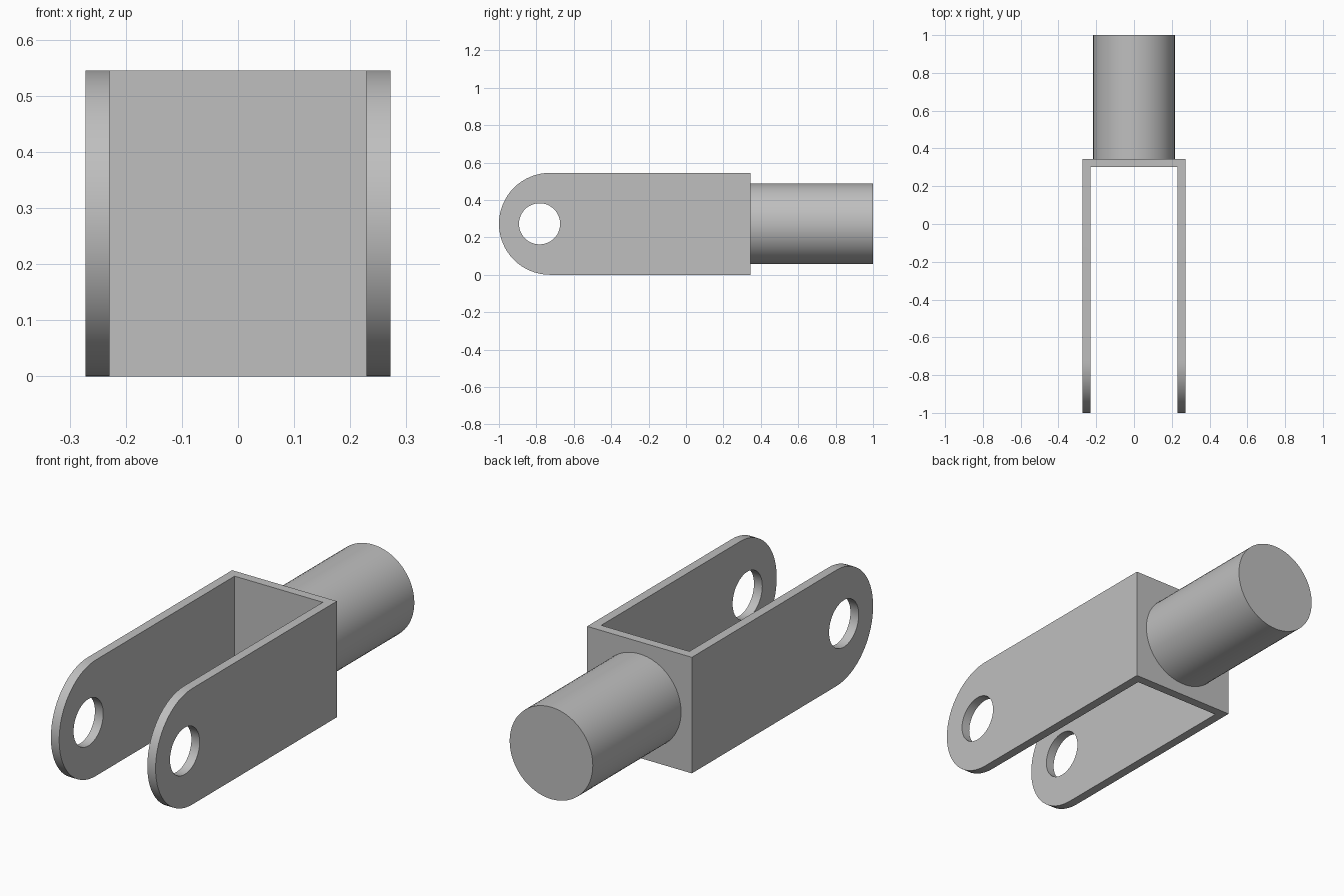
import bpy, bmesh
from math import pi, sin, cos, radians
from mathutils import Matrix

cube = bpy.data.objects.get("Cube")
if cube:
    bpy.data.objects.remove(cube, do_unlink=True)

HALF_WIDTH = 0.272     # outer half width of the fork
INNER = 0.229          # inner half width between the arms
R = 0.2725             # radius of the rounded arm tips, half the height
BACK = 0.345           # rear face of the fork
WALL = 0.043

steel = bpy.data.materials.new("grey_steel")
steel.use_nodes = True
GREY = (0.52, 0.52, 0.52, 1)
steel.diffuse_color = GREY
steel.node_tree.nodes["Principled BSDF"].inputs["Base Color"].default_value = GREY


def make_object(name, bm):
    bmesh.ops.recalc_face_normals(bm, faces=bm.faces)
    mesh = bpy.data.meshes.new(name)
    bm.to_mesh(mesh)
    bm.free()
    mesh.materials.append(steel)
    obj = bpy.data.objects.new(name, mesh)
    bpy.context.collection.objects.link(obj)
    return obj


def select_only(obj):
    bpy.ops.object.select_all(action='DESELECT')
    obj.select_set(True)
    bpy.context.view_layer.objects.active = obj


def smooth(obj):
    select_only(obj)
    bpy.ops.object.shade_smooth_by_angle(angle=radians(30))


def cylinder(name, radius, length, centre, axis, sides):
    turn = Matrix.Rotation(pi / 2, 4, axis)
    bm = bmesh.new()
    bmesh.ops.create_cone(bm, cap_ends=True, segments=sides, radius1=radius,
                          radius2=radius, depth=length,
                          matrix=Matrix.Translation(centre) @ turn)
    return make_object(name, bm)


def cut(obj, cutter):
    mod = obj.modifiers.new("cut", 'BOOLEAN')
    mod.operation = 'DIFFERENCE'
    mod.solver = 'EXACT'
    mod.object = cutter
    select_only(obj)
    bpy.ops.object.modifier_apply(modifier=mod.name)
    bpy.data.objects.remove(cutter, do_unlink=True)


# Fork body: round-nosed side profile extruded across the full width
STEPS = 32
profile = [(BACK, 0), (BACK, 2 * R)]
for i in range(STEPS + 1):
    a = pi / 2 + pi * i / STEPS
    profile.append((-1 + R + R * cos(a), R + R * sin(a)))
bm = bmesh.new()
side = bm.faces.new([bm.verts.new((-HALF_WIDTH, y, z)) for y, z in profile])
ext = bmesh.ops.extrude_face_region(bm, geom=[side])
moved = [v for v in ext["geom"] if isinstance(v, bmesh.types.BMVert)]
bmesh.ops.translate(bm, verts=moved, vec=(2 * HALF_WIDTH, 0, 0))
fork = make_object("fork", bm)

# Slot between the arms, leaving the rear wall
front, rear = -1.2, BACK - WALL
bm = bmesh.new()
bmesh.ops.create_cube(bm, size=1)
bmesh.ops.scale(bm, verts=bm.verts, vec=(2 * INNER, rear - front, 1))
bmesh.ops.translate(bm, verts=bm.verts, vec=(0, (rear + front) / 2, R))
cut(fork, make_object("slot_cutter", bm))

# Pin hole through both arms
cut(fork, cylinder("pin_hole_cutter", 0.11, 1, (0, -0.783, R), 'Y', 48))
smooth(fork)

# Round shank behind the fork
shank = cylinder("shank", 0.216, 1 - BACK, (0, (1 + BACK) / 2, R), 'X', 64)
smooth(shank)
